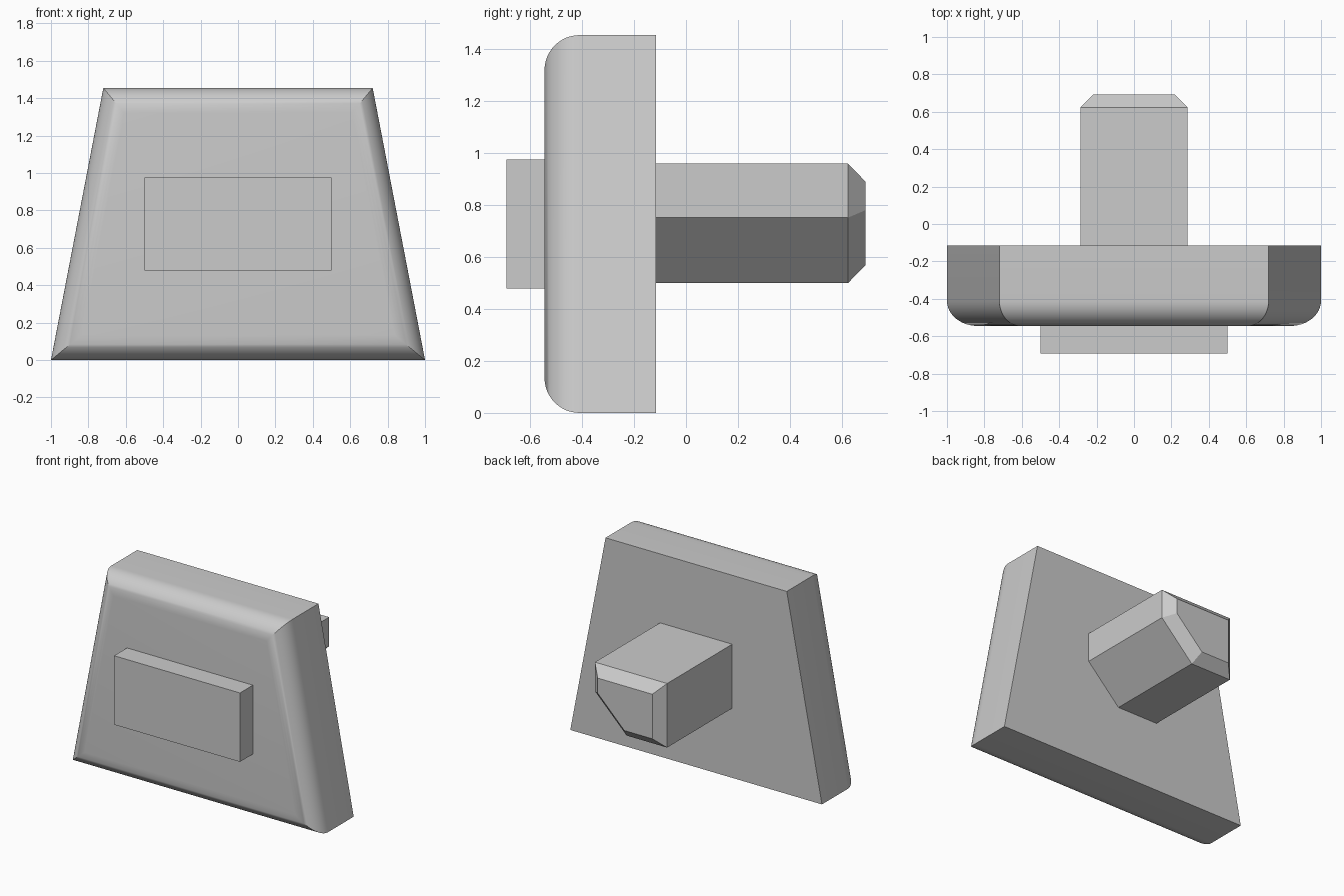
import bpy, bmesh, math

cube = bpy.data.objects.get("Cube")
if cube:
    bpy.data.objects.remove(cube, do_unlink=True)

grey = bpy.data.materials.new("light_grey")
grey.use_nodes = True
grey.diffuse_color = (0.6, 0.6, 0.6, 1)
for node in grey.node_tree.nodes:
    if node.type == 'BSDF_PRINCIPLED':
        node.inputs["Base Color"].default_value = (0.6, 0.6, 0.6, 1)


def loft(bm, sections):
    """Join (y, xz outline) sections into one closed solid."""
    rings = [[bm.verts.new((x, y, z)) for x, z in pts] for y, pts in sections]
    count = len(rings[0])
    for a, b in zip(rings, rings[1:]):
        for i in range(count):
            j = (i + 1) % count
            bm.faces.new((a[i], a[j], b[j], b[i]))
    bm.faces.new(rings[0])
    bm.faces.new(rings[-1])
    bmesh.ops.recalc_face_normals(bm, faces=bm.faces)


def make_part(name, sections, front_round=0.0):
    bm = bmesh.new()
    loft(bm, sections)
    if front_round:
        front = min(v.co.y for v in bm.verts)
        edges = [e for e in bm.edges
                 if all(abs(v.co.y - front) < 1e-5 for v in e.verts)]
        bmesh.ops.bevel(bm, geom=edges, offset=front_round, offset_type='OFFSET',
                        segments=12, profile=0.5, affect='EDGES')
    mesh = bpy.data.meshes.new(name)
    bm.to_mesh(mesh)
    bm.free()
    mesh.materials.append(grey)
    obj = bpy.data.objects.new(name, mesh)
    bpy.context.collection.objects.link(obj)
    return obj


def peg_outline(inset):
    """Square peg section with its lower left corner cut at 45 degrees."""
    side, low, high = 0.287 - inset, 0.5 + inset, 0.96 - inset
    cut = -0.465 - inset * math.sqrt(2)
    return [(-side, low), (low + cut, low), (side, side - cut),
            (side, high), (-side, high)]


# Tapered plate with rounded front edges
plate_outline = [(-1, 0), (1, 0), (0.72, 1.455), (-0.72, 1.455)]
plate = make_part("tapered_plate",
                  [(-0.545, plate_outline), (-0.115, plate_outline)], 0.135)
bpy.ops.object.select_all(action='DESELECT')
plate.select_set(True)
bpy.context.view_layer.objects.active = plate
bpy.ops.object.shade_smooth_by_angle(angle=math.radians(30))

# Raised front block
block_outline = [(-0.5, 0.48), (0.5, 0.48), (0.5, 0.975), (-0.5, 0.975)]
make_part("front_block", [(-0.692, block_outline), (-0.53, block_outline)])

# Keyed rear peg with a chamfered tip
make_part("rear_peg", [(-0.13, peg_outline(0)), (0.624, peg_outline(0)),
                       (0.692, peg_outline(0.07))])
